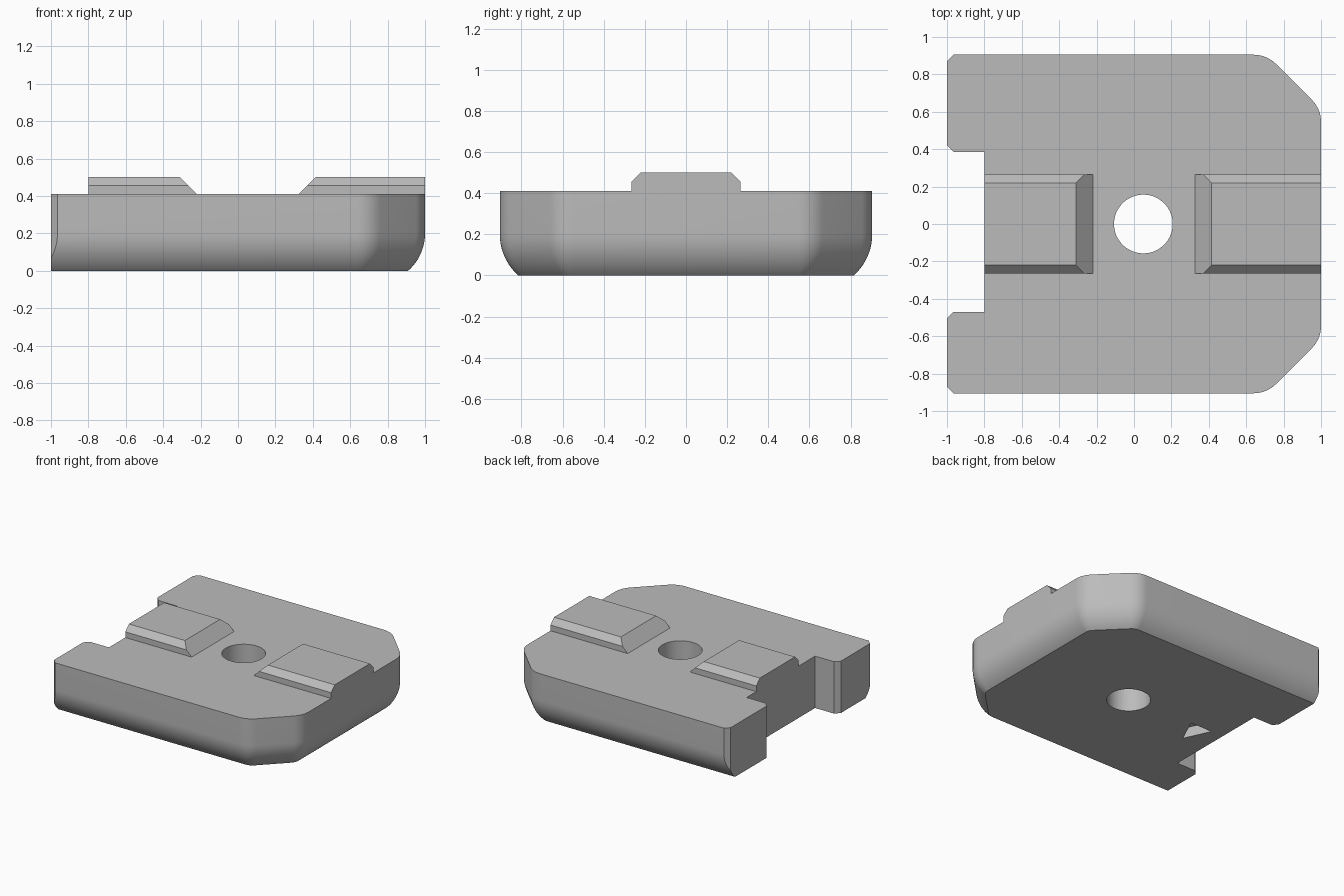
import bpy, bmesh
from math import sin, cos, tan, pi, radians, sqrt

if "Cube" in bpy.data.objects:
    bpy.data.objects.remove(bpy.data.objects["Cube"])

grey = bpy.data.materials.new("plain_grey")
grey.use_nodes = True
colour = (0.5, 0.5, 0.5, 1)
grey.diffuse_color = colour
grey.node_tree.nodes["Principled BSDF"].inputs["Base Color"].default_value = colour

TOP, HALF_Y, BEVEL = 0.41, 0.905, 0.035


def loft(name, rings, cap_start=True, cap_end=True):
    """Skin a list of equal-length closed rings."""
    bm = bmesh.new()
    loops = [[bm.verts.new(p) for p in ring] for ring in rings]
    n = len(loops[0])
    for a, b in zip(loops, loops[1:]):
        for i in range(n):
            j = (i + 1) % n
            bm.faces.new((a[i], a[j], b[j], b[i]))
    if cap_start:
        bm.faces.new(loops[0][::-1])
    if cap_end:
        bm.faces.new(loops[-1])
    bmesh.ops.remove_doubles(bm, verts=bm.verts, dist=0.0001)
    bmesh.ops.recalc_face_normals(bm, faces=bm.faces)
    mesh = bpy.data.meshes.new(name)
    bm.to_mesh(mesh)
    bm.free()
    mesh.materials.append(grey)
    obj = bpy.data.objects.new(name, mesh)
    bpy.context.collection.objects.link(obj)
    return obj


def select(obj):
    bpy.ops.object.select_all(action="DESELECT")
    obj.select_set(True)
    bpy.context.view_layer.objects.active = obj


def cut(obj, cutter):
    select(obj)
    mod = obj.modifiers.new("cut", "BOOLEAN")
    mod.operation, mod.solver, mod.object = "DIFFERENCE", "EXACT", cutter
    bpy.ops.object.modifier_apply(modifier=mod.name)
    bpy.data.objects.remove(cutter)


def half_outline(inset):
    """Upper half of the plate outline, from the right side to the left side."""
    right, back, r = 1 - inset, HALF_Y - inset, 0.17 - inset
    diagonal = 1.615 - sqrt(2) * inset
    t = r * tan(pi / 8)
    centres = [(right - r, diagonal - right - t),
               (diagonal - back - t, back - r)]
    pts = []
    for k, (cx, cy) in enumerate(centres):
        for i in range(9):
            a = (k + i / 8) * pi / 4
            pts.append((cx + r * cos(a), cy + r * sin(a)))
    c = max(0, BEVEL - inset)
    return pts + [(-1 + c, back), (-1, back - c)]


def plate_ring(inset, z):
    upper = half_outline(inset)
    lower = [(x, -y) for x, y in reversed(upper)]
    notch = [(-1, 0.42), (-0.965, 0.385), (-0.8, 0.385),
             (-0.8, -0.47), (-0.965, -0.47), (-1, -0.505)]
    return [(x, y, z) for x, y in upper + notch + lower]


# Plate with a rounded lower edge
radius, sweep, steps = 0.267, radians(48.5), 12
rings = []
for i in range(steps + 1):
    a = sweep * (1 - i / steps)
    rings.append(plate_ring(radius * (1 - cos(a)), 0.2 - radius * sin(a)))
rings.append(plate_ring(0, TOP))
plate = loft("plate", rings)

# Round through hole
circle = [(0.05 + 0.157 * cos(i * pi / 32), 0.157 * sin(i * pi / 32)) for i in range(64)]
cut(plate, loft("hole_cutter", [[(x, y, z) for x, y in circle] for z in (-0.1, 0.6)]))

# Small triangular marker pocket underneath
triangle = [(-0.505, 0.035), (-0.695, 0.035), (-0.6, -0.17)]
cut(plate, loft("pocket_cutter", [[(x, y, z) for x, y in triangle] for z in (-0.1, 0.08)]))
select(plate)
bpy.ops.object.shade_smooth_by_angle(angle=radians(25))

# Raised rails with chamfered sides and a sloped inner end
section = [(-0.265, TOP), (-0.265, 0.455), (-0.22, 0.5),
           (0.22, 0.5), (0.265, 0.455), (0.265, TOP)]
for name, outer, inner, lean in (("right_rail", -0.8, -0.22, -1), ("left_rail", 1, 0.325, 1)):
    loft(name, [[(outer, y, z) for y, z in section],
                [(inner + lean * (z - TOP), y, z) for y, z in section]])
